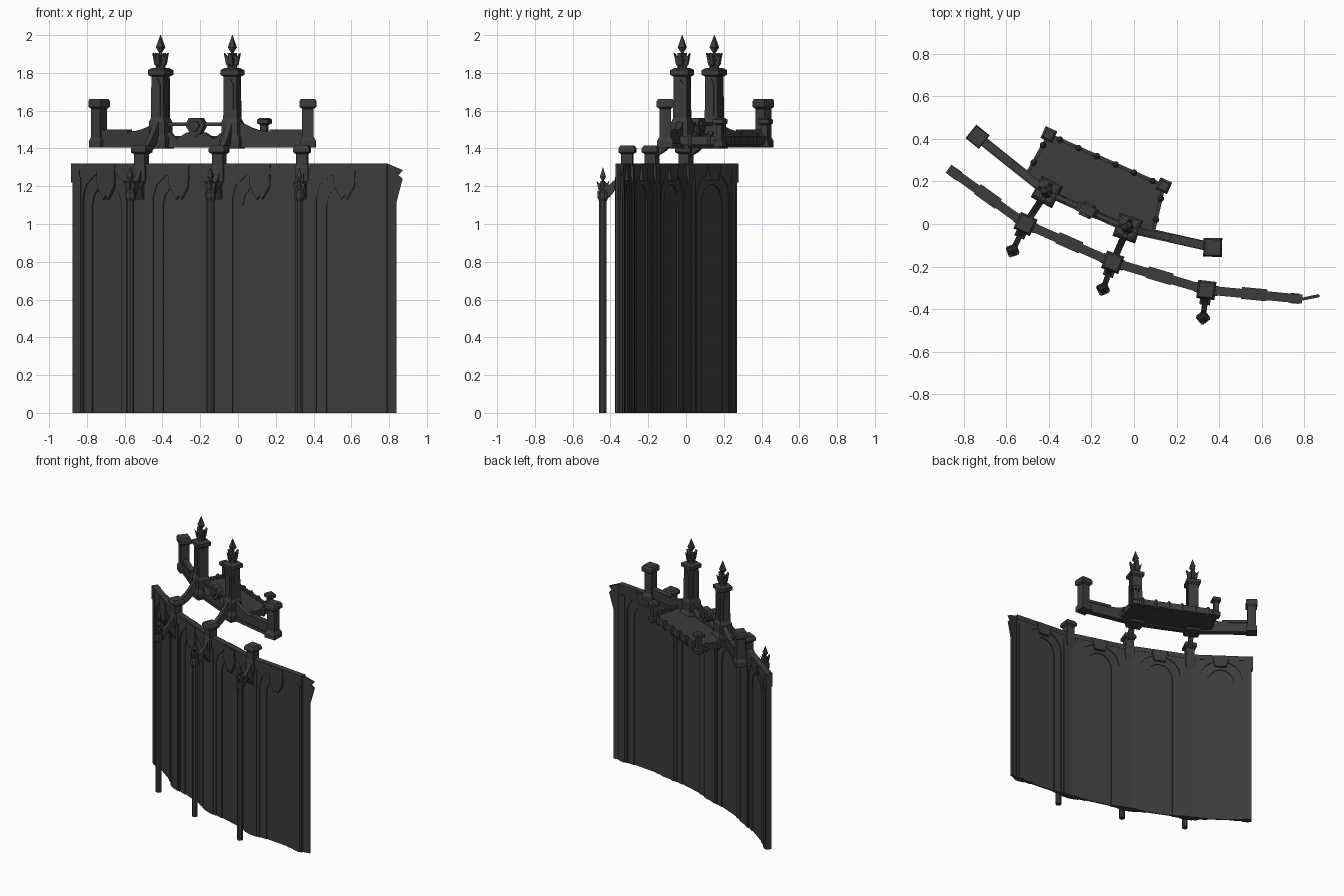
import bpy, bmesh, math
from mathutils import Matrix, Vector

cube = bpy.data.objects.get("Cube")
if cube:
    bpy.data.objects.remove(cube, do_unlink=True)

stone = bpy.data.materials.new("dark_stone")
stone.use_nodes = True
colour = (0.045, 0.045, 0.045, 1)
stone.diffuse_color = colour
bsdf = stone.node_tree.nodes["Principled BSDF"]
bsdf.inputs["Base Color"].default_value = colour
bsdf.inputs["Roughness"].default_value = 0.9


def finish(name, bm, M):
    bmesh.ops.recalc_face_normals(bm, faces=bm.faces)
    mesh = bpy.data.meshes.new(name)
    bm.to_mesh(mesh)
    bm.free()
    mesh.materials.append(stone)
    obj = bpy.data.objects.new(name, mesh)
    obj.matrix_world = M
    bpy.context.collection.objects.link(obj)
    return obj


def place(p, angle=0.0):
    return Matrix.Translation((p[0], p[1], 0)) @ Matrix.Rotation(angle, 4, 'Z')


def heading(a, b):
    return math.atan2(b[1] - a[1], b[0] - a[0])


def plate(name, pts, v0, v1, M):
    """Upright profile (along, height) given thickness from v0 to v1."""
    bm = bmesh.new()
    rings = [[bm.verts.new((u, v, z)) for u, z in pts] for v in (v0, v1)]
    for ring in rings:
        bm.faces.new(ring)
    n = len(pts)
    for i in range(n):
        j = (i + 1) % n
        bm.faces.new((rings[0][i], rings[0][j], rings[1][j], rings[1][i]))
    return finish(name, bm, M)


def bar(name, u0, u1, z0, z1, half, M):
    return plate(name, [(u0, z0), (u1, z0), (u1, z1), (u0, z1)], -half, half, M)


def loft(name, levels, M, sides=4):
    """Stack of regular rings given as (half width, height)."""
    bm = bmesh.new()
    k = 1 / math.cos(math.pi / sides)
    rings = []
    for h, z in levels:
        angles = [math.tau * (i + 0.5) / sides for i in range(sides)]
        rings.append([bm.verts.new((h * k * math.cos(a), h * k * math.sin(a), z)) for a in angles])
    for lo, hi in zip(rings, rings[1:]):
        for i in range(sides):
            j = (i + 1) % sides
            bm.faces.new((lo[i], lo[j], hi[j], hi[i]))
    bm.faces.new(rings[0])
    bm.faces.new(rings[-1])
    return finish(name, bm, M)


def finial(name, z, s, M):
    """Four splayed leaves round a stem, with a pointed bud above."""
    loft(name + "_stem", [(.028 * s, z), (.016 * s, z + .03 * s), (.022 * s, z + .05 * s),
                          (.004 * s, z + .09 * s)], M, 8)
    leaf = [(.008, 0), (.032, .025), (.044, .085), (.028, .065), (.012, .08)]
    for i in range(4):
        turn = M @ Matrix.Rotation(i * math.pi / 2, 4, 'Z')
        plate(name + "_leaf", [(u * s, z + h * s) for u, h in leaf], -.011 * s, .011 * s, turn)
    loft(name + "_bud", [(.002, z + .08 * s), (.019 * s, z + .115 * s), (.001, z + .18 * s)], M)


def arch_frame(half, a, spring, apex, steps, top=1.3):
    arch = [(a * math.cos(math.pi * i / steps), spring + (apex - spring) * math.sin(math.pi * i / steps))
            for i in range(steps + 1)]
    return [(-half, 0), (-half, top), (half, top), (half, 0), (a, 0)] + arch + [(-a, 0)]


# Curved wall: four straight bays with nested arched recesses on both faces
wall = [(-.865, .255), (-.51, 0), (-.1, -.18), (.34, -.31), (.79, -.353)]
for a, b in zip(wall, wall[1:]):
    half = (Vector(b) - Vector(a)).length / 2
    M = place(((a[0] + b[0]) / 2, (a[1] + b[1]) / 2), heading(a, b))
    bar("wall_core", -half, half, 0, 1.3, .005, M)
    for side, steps in ((-1, 6), (1, 8)):
        plate("inner_arch", arch_frame(half, .095, 1.1, 1.21, steps), side * .005, side * .012, M)
        plate("outer_arch", arch_frame(half, .15, 1.14, 1.275, steps), side * .012, side * .019, M)
        for edge in (-1, 1):
            u = edge * (half - .035)
            plate("edge_strip", [(u - .02, 0), (u + .02, 0), (u + .02, 1.25), (u - .02, 1.25)],
                  side * .019, side * .024, M)
    bar("cornice", -half, half, 1.285, 1.32, .021, M)
    pendant = [(-.06, 1.315), (.06, 1.315), (.055, 1.2), (.015, 1.13), (0, 1.15), (-.015, 1.13), (-.055, 1.2)]
    plate("front_pendant", pendant, -.026, -.005, M)
    plate("back_keystone", [(-.06, 1.315), (.06, 1.315), (.04, 1.23), (-.04, 1.23)], .005, .03, M)

# Wall ends
M = place(wall[0], heading(wall[0], wall[1]))
bar("left_end_block", -.008, .045, 1.22, 1.32, .023, M)
plate("right_end_flare", [(0, 0), (.05, 0), (.05, 1.12), (.082, 1.24), (.06, 1.258), (.083, 1.285),
                          (0, 1.32)], -.007, .007, place(wall[4], .2))

# Piers at the bay joints, each with a slender outer pinnacle
piers = wall[1:4]
pinnacles = [(-.57, -.125), (-.145, -.305), (.325, -.44)]
for p, q in zip(piers, pinnacles):
    turn = heading(q, p)
    M = place(p, turn)
    loft("pier", [(.024, 0), (.024, 1.2), (.035, 1.23), (.035, 1.3), (.03, 1.31), (.03, 1.37), (.043, 1.38),
                  (.043, 1.4), (.034, 1.415)], M)
    reach = (Vector(q) - Vector(p)).length
    brace = [(-reach, 1.13), (-reach * .75, 1.14), (-reach * .45, 1.19), (-.02, 1.22), (-.02, 1.31),
             (-reach * .45, 1.24), (-reach * .8, 1.2), (-reach, 1.2)]
    plate("pinnacle_brace", brace, -.013, .013, M)
    plate("brace_leaf", [(-.07, 1.2), (-.02, 1.23), (-.02, 1.12), (-.04, 1.15)], -.025, .025, M)
    N = place(q, turn)
    loft("pinnacle_shaft", [(.019, 0), (.019, 1.12), (.027, 1.14), (.027, 1.17), (.02, 1.18)], N, 8)
    finial("pinnacle_finial", 1.165, .74, N)

# Upper parapet with two tall towers and two end posts
line = [(-.735, .41), (-.41, .15), (-.03, -.02), (.37, -.11)]
towers = line[1:3]
for p, turn in zip(towers, (-.48, -.33)):
    M = place(p, turn)
    loft("tower", [(.052, 1.4), (.056, 1.42), (.056, 1.45), (.046, 1.47), (.046, 1.54), (.038, 1.56),
                   (.036, 1.78), (.05, 1.79), (.05, 1.815), (.034, 1.825)], M)
    for i in range(4):
        side = M @ Matrix.Rotation(i * math.pi / 2, 4, 'Z')
        plate("tower_panel", [(-.018, 1.57), (.018, 1.57), (.018, 1.74), (0, 1.77), (-.018, 1.74)],
              -.042, -.034, side)
    finial("tower_finial", 1.82, 1, M)
for p, turn, w in ((line[0], heading(line[0], line[1]), .92), (line[3], heading(line[2], line[3]) + .2, 1)):
    loft("end_post", [(.042 * w, 1.405), (.042 * w, 1.44), (.03, 1.46), (.03, 1.61), (.044 * w, 1.62),
                      (.044 * w, 1.65), (.036, 1.663)], place(p, turn))

# Side wings sweep up towards the towers
for outer, tower, rise in ((line[0], line[1], .06), (line[3], line[2], .085)):
    span = (Vector(tower) - Vector(outer)).length
    M = place(outer, heading(outer, tower))
    sweep = [(span * (.5 + .05 * i), 1.49 + rise * (i / 10) ** 2) for i in range(11)]
    plate("wing_wall", [(0, 1.41), (0, 1.49)] + sweep + [(span, 1.41)], -.016, .016, M)
    bar("wing_base", 0, span, 1.405, 1.43, .022, M)
    bar("wing_coping", 0, span * .5, 1.48, 1.5, .02, M)

# Middle stretch: peaked panel, thin rail and central crest
a, b = towers
span = (Vector(b) - Vector(a)).length
half = span / 2
M = place(((a[0] + b[0]) / 2, (a[1] + b[1]) / 2), heading(a, b))
peaks = [(-half, 1.41), (half, 1.41), (half, 1.51), (.15, 1.485), (.11, 1.45), (.05, 1.485), (0, 1.465),
         (-.05, 1.485), (-.11, 1.45), (-.15, 1.485), (-half, 1.51)]
plate("middle_panel", peaks, -.015, .015, M)
bar("middle_base", -half, half, 1.405, 1.425, .02, M)
bar("middle_rail", -half, half, 1.52, 1.537, .01, M)
crest = [(0, 1.46), (.03, 1.48), (.055, 1.525), (.035, 1.56), (-.035, 1.56), (-.055, 1.525), (-.03, 1.48)]
plate("crest", crest, -.022, .022, M)
plate("crest_boss", [(u * .55, 1.52 + (z - 1.52) * .55) for u, z in crest], -.034, .034, M)

# Flying buttresses from the towers down to the piers
for t, p in zip(towers, piers):
    reach = (Vector(p) - Vector(t)).length
    ts = [i / 8 for i in range(9)]
    upper = [(reach * s, 1.40 + .23 * (1 - s) ** 1.7) for s in ts]
    lower = [(reach * s, 1.36 + .17 * (1 - s) ** 2.2) for s in reversed(ts)]
    plate("flying_buttress", upper + lower, -.016, .016, place(t, heading(t, p)))

# Balcony floor behind the parapet, with knobs and corner posts
corners = [(-.5, .24), (-.4, .42), (.14, .18), (.09, -.04)]
flat = Matrix.Rotation(-math.pi / 2, 4, 'X')
plate("balcony_floor", corners + [towers[1], towers[0]], -1.445, -1.415, flat)
for a, b, count in zip(corners, corners[1:], (2, 6, 2)):
    length = (Vector(b) - Vector(a)).length
    M = place(a, heading(a, b))
    bar("balcony_kerb", 0, length, 1.42, 1.465, .008, M)
    for i in range(count):
        spot = Vector(a).lerp(Vector(b), (i + .6) / (count + .2))
        loft("kerb_knob", [(.006, 1.405), (.014, 1.42), (.014, 1.465), (.005, 1.48)], place(spot), 8)
for p in corners[1:3]:
    loft("balcony_post", [(.026, 1.41), (.026, 1.44), (.017, 1.45), (.017, 1.525), (.03, 1.532),
                          (.03, 1.552), (.02, 1.562)], place(p, -.42))
